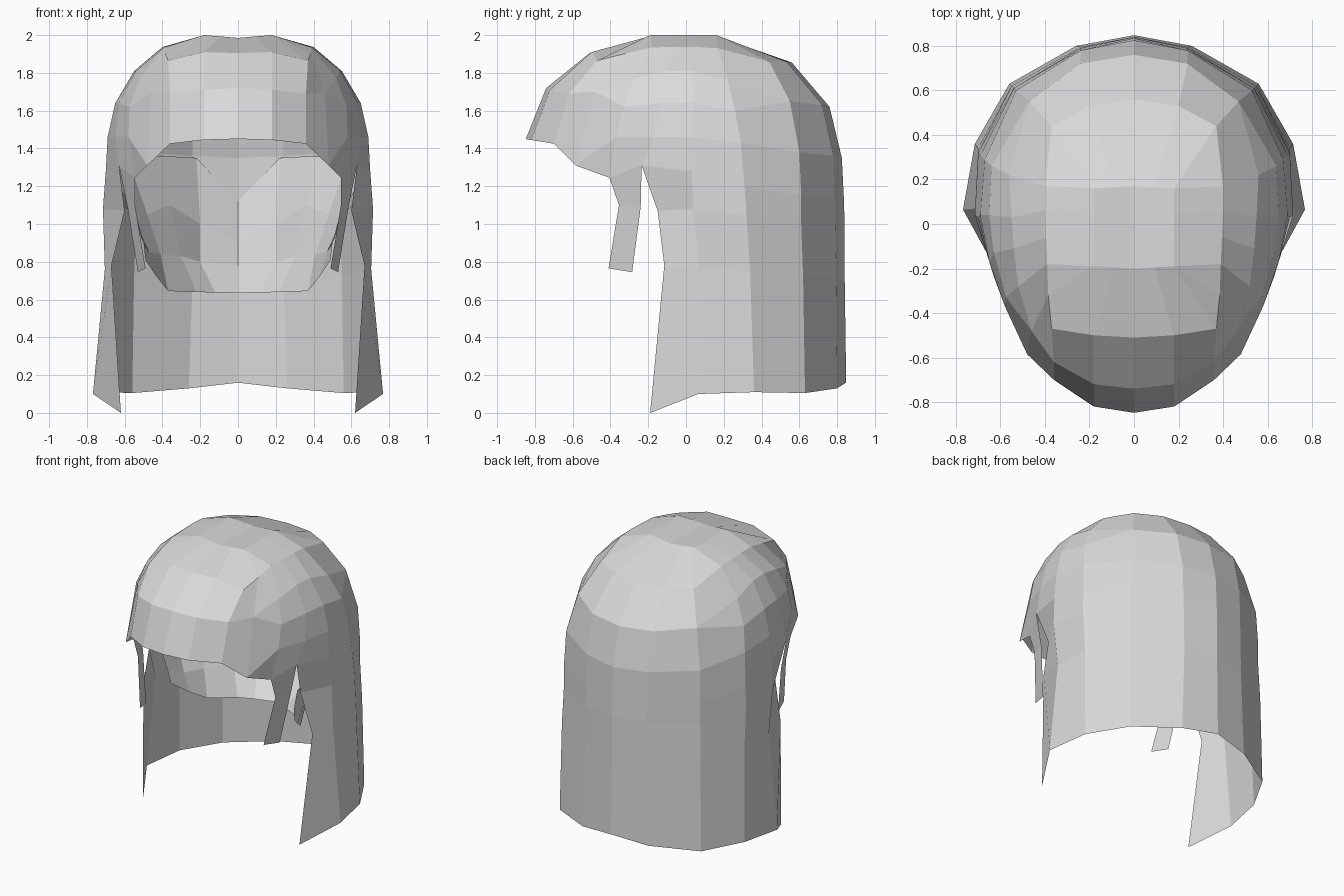
import bpy, bmesh

grey = bpy.data.materials.new("hair_grey")
grey.diffuse_color = (0.7, 0.7, 0.7, 1)


def build(name, rows, caps=()):
    """Loft half-rows of points (x >= 0), then mirror. None repeats the point above."""
    bm = bmesh.new()
    grid = []
    for row in rows:
        above = grid[-1] if grid else None
        grid.append([above[i] if p is None else bm.verts.new(p)
                     for i, p in enumerate(row)])
    for a, b in zip(grid, grid[1:]):
        for i in range(len(a) - 1):
            loop = list(dict.fromkeys((a[i], b[i], b[i + 1], a[i + 1])))
            if len(loop) > 2:
                bm.faces.new(loop)
    for r in caps:
        bm.faces.new(grid[r])
    # mirror across x = 0 and weld the centre seam
    geom = bm.verts[:] + bm.edges[:] + bm.faces[:]
    copy = bmesh.ops.duplicate(bm, geom=geom)["geom"]
    for v in copy:
        if isinstance(v, bmesh.types.BMVert):
            v.co.x *= -1
    bmesh.ops.reverse_faces(bm, faces=[f for f in copy if isinstance(f, bmesh.types.BMFace)])
    bmesh.ops.remove_doubles(bm, verts=bm.verts[:], dist=0.0005)
    bmesh.ops.recalc_face_normals(bm, faces=bm.faces[:])
    mesh = bpy.data.meshes.new(name)
    bm.to_mesh(mesh)
    bm.free()
    mesh.materials.append(grey)
    obj = bpy.data.objects.new(name, mesh)
    bpy.context.collection.objects.link(obj)
    return obj


# Columns run from the front centre, round the side, to the back centre
front_corner, back_corner = (.18, -.19, 2), (.18, .16, 2)
crown = [(0, -.2, 1.985), (.09, -.195, 1.993)] + [front_corner] * 3 + [
    (.18, -.07, 2), (.18, .05, 2)] + [back_corner] * 2 + [(.09, .165, 1.993), (0, .17, 1.985)]
upper = [(0, -.51, 1.905), (.18, -.5, 1.91), (.37, -.47, 1.865), (.385, -.32, 1.903),
         (.39, -.18, 1.935), (.395, -.06, 1.937), (.4, .06, 1.937), (.4, .17, 1.93),
         (.37, .44, 1.86), (.2, .53, 1.86), (0, .56, 1.855)]
brow = [(0, -.74, 1.72), (.18, -.72, 1.71), (.36, -.62, 1.69), (.46, -.48, 1.7),
        (.52, -.28, 1.77), (.54, -.11, 1.81), (.55, .03, 1.81), (.56, .22, 1.76),
        (.47, .55, 1.65), (.24, .72, 1.63), (0, .76, 1.62)]
side_bulge = [None] * 4 + [(.575, -.33, 1.62), (.63, -.13, 1.64), (.65, .04, 1.64),
                           (.64, .26, 1.6)] + [None] * 3
fringe = [(0, -.848, 1.45), (.18, -.82, 1.445), (.36, -.7, 1.425), (.48, -.585, 1.31),
          (.58, -.37, 1.46), (.65, -.17, 1.46), (.69, .04, 1.46), (.67, .29, 1.43),
          (.53, .6, 1.38), (.24, .78, 1.36), (0, .825, 1.35)]
temple = [None] * 4 + [(.545, -.405, 1.245), (.63, -.235, 1.31), (.7, .03, 1.28),
                       (.69, .31, 1.2), (.54, .61, 1.15), (.24, .785, 1.15), (0, .835, 1.15)]
build("hair_cap", [crown, upper, brow, side_bulge, fringe, temple], caps=[0])

# Long curtain below the temples, open at the front
curtain = [temple[5:],
           [(.6, -.15, 1.07), (.715, .04, 1.08), (.7, .32, 1.05),
            (.54, .61, 1), (.24, .79, 1), (0, .84, 1)],
           [(.67, -.115, .78), (.705, .07, .76), (.7, .34, .75),
            (.55, .62, .72), (.24, .795, .72), (0, .84, .72)],
           [(.62, -.19, 0), (.768, .065, .1), (.715, .36, .11),
            (.56, .63, .105), (.26, .8, .13), (0, .848, .16)]]
build("back_curtain", curtain)

# Sideburn and the loose strand hanging from it
build("side_strand", [[(.545, -.405, 1.245), (.63, -.235, 1.31)],
                      [(.545, -.355, 1.1), (.585, -.24, 1.09)],
                      [(.49, -.41, .765), (.53, -.285, .745)]])

# Hollow nape lining: joins the shell at the top and tucks forward at its lower edge
lining_top = [(0, .83, 1.12), (.22, .775, 1.35), (.4, .66, 1.36), (.58, .45, 1.34),
              (.66, .15, 1.25), (.6, -.14, 1.09)]
lining_mid = [(0, .72, .91), (.2, .68, 1.0), (.36, .5, 1.1), (.48, .3, 1.05),
              (.55, .1, 1.02), (.54, -.1, 1.05)]
lining_low = [(0, .56, .78), (.2, .5, .8), (.3, .38, .83), (.41, .2, .84),
              (.47, .06, .85), (.5, -.08, .9)]
nape = [(0, .4, .635), (.12, .36, .637), (.22, .31, .64), (.37, .18, .645),
        (.43, .06, .72), (.49, -.06, .81)]
build("nape_lining", [lining_top, lining_mid, lining_low, nape])
